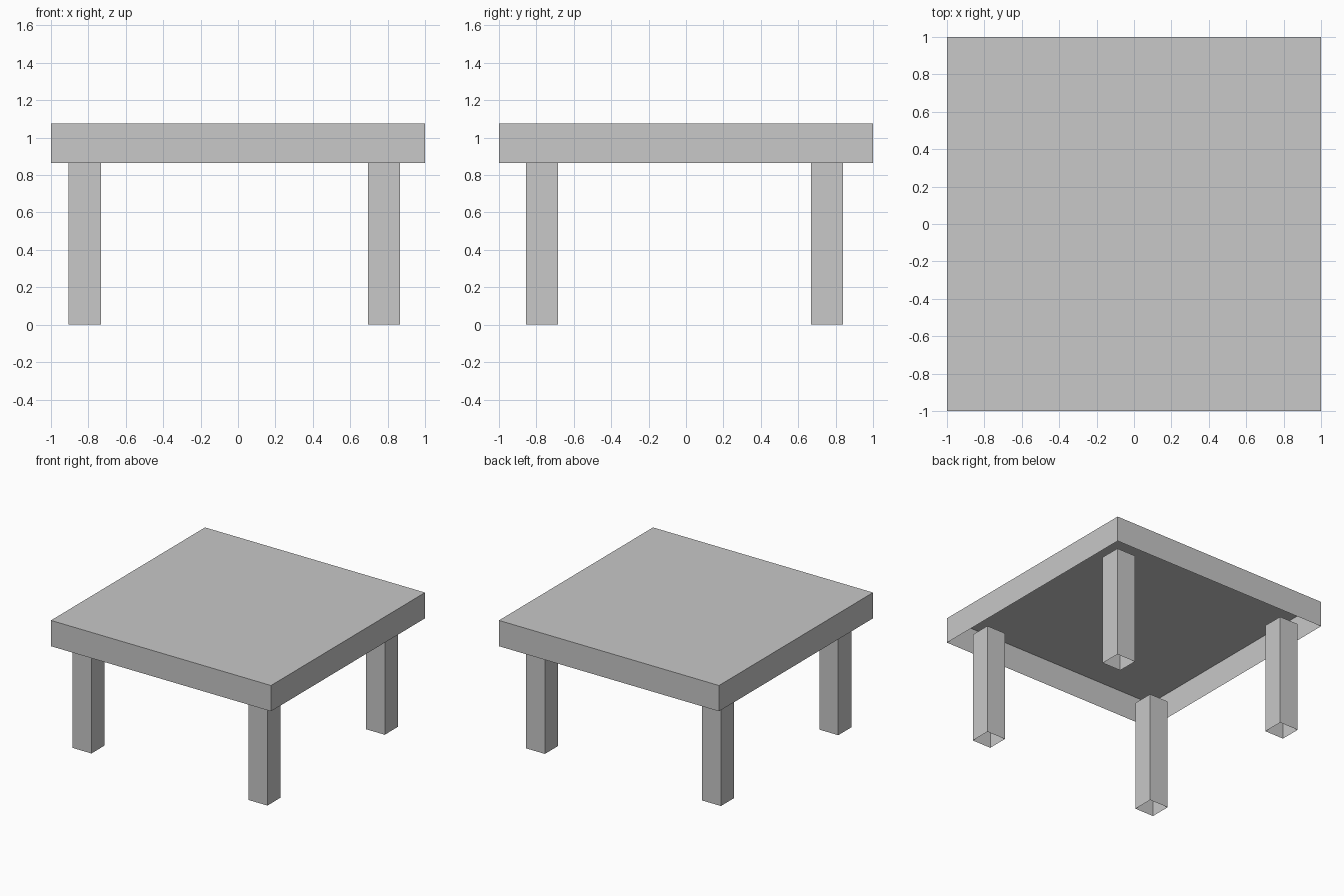
import bpy
import bmesh

cube = bpy.data.objects.get("Cube")
if cube:
    bpy.data.objects.remove(cube, do_unlink=True)

# Single plain grey finish
grey = bpy.data.materials.new("light grey")
grey.use_nodes = True
colour = (0.58, 0.58, 0.58, 1)
grey.diffuse_color = colour
grey.node_tree.nodes["Principled BSDF"].inputs["Base Color"].default_value = colour


def open_box(name, centre, width, bottom, top):
    """Thin-walled square box with a closed top and an open underside."""
    bm = bmesh.new()
    bmesh.ops.create_cube(bm, size=1)
    under = [f for f in bm.faces if f.normal.z < -0.5]
    bmesh.ops.delete(bm, geom=under, context='FACES_ONLY')
    for v in bm.verts:
        v.co.x = centre[0] + v.co.x * width
        v.co.y = centre[1] + v.co.y * width
        v.co.z = top if v.co.z > 0 else bottom
    mesh = bpy.data.meshes.new(name)
    bm.to_mesh(mesh)
    bm.free()
    mesh.materials.append(grey)
    obj = bpy.data.objects.new(name, mesh)
    bpy.context.collection.objects.link(obj)
    return obj


# Hollow table top
open_box("table_top", (0, 0), 2, 0.865, 1.077)

# Four hollow legs, reaching slightly up inside the top
for side, x in (("right", -0.819), ("left", 0.781)):
    for end, y in (("front", -0.77), ("back", 0.753)):
        open_box(f"{end}_{side}_leg", (x, y), 0.172, 0, 0.92)
